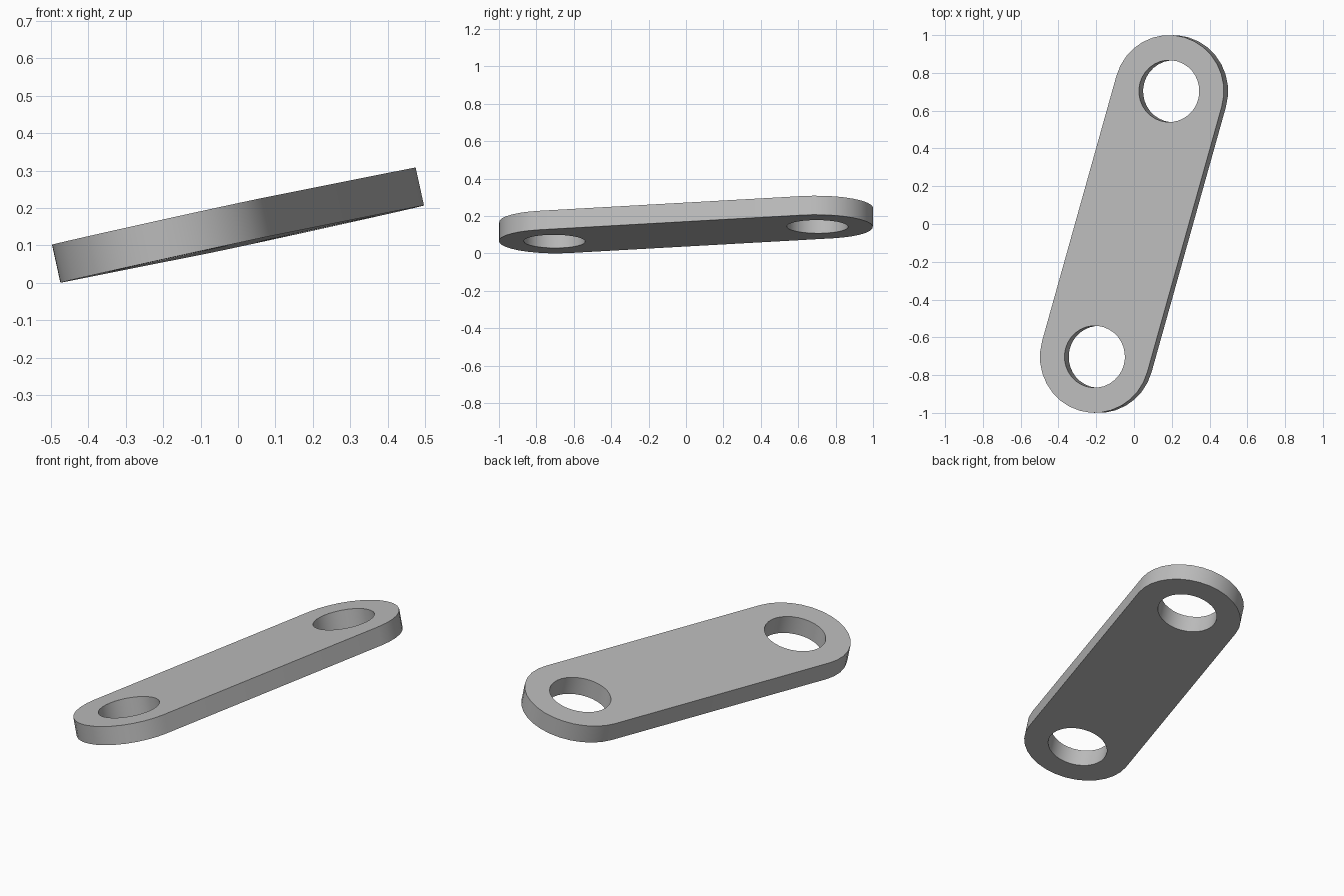
import bpy, bmesh
from math import pi, sin, cos
from mathutils import Vector, Matrix

cube = bpy.data.objects.get("Cube")
if cube:
    bpy.data.objects.remove(cube, do_unlink=True)

END_RADIUS, HOLE_RADIUS, THICKNESS = 0.297, 0.164, 0.104
STEPS = 16  # segments per half circle

# Tilted frame: long axis through both hole centres, normal to the plate
slope_x, slope_y = 0.221, -0.006
normal = Vector((-slope_x, -slope_y, 1)).normalized()
half_axis = Vector((0.197, 0.703, 0.197 * slope_x + 0.703 * slope_y))
reach = half_axis.length
along = half_axis.normalized()
across = along.cross(normal)


def arc(centre_y, radius, start, sweep, count):
    return [(radius * cos(start + sweep * i / STEPS / 2),
             centre_y + radius * sin(start + sweep * i / STEPS / 2))
            for i in range(count)]


def add_loop(curve, points):
    spline = curve.splines.new('POLY')
    spline.points.add(len(points) - 1)
    for point, (x, y) in zip(spline.points, points):
        point.co = (x, y, 0, 1)
    spline.use_cyclic_u = True


# Rounded link outline with a round hole in each end
curve = bpy.data.curves.new("link_plate", 'CURVE')
curve.dimensions = '2D'
curve.fill_mode = 'BOTH'
curve.extrude = THICKNESS / 2
add_loop(curve, arc(reach, END_RADIUS, 0, 2 * pi, STEPS + 1)
         + arc(-reach, END_RADIUS, pi, 2 * pi, STEPS + 1))
for end in (-1, 1):
    add_loop(curve, arc(end * reach, HOLE_RADIUS, 0, 2 * pi, 2 * STEPS))

plate = bpy.data.objects.new("link_plate", curve)
bpy.context.collection.objects.link(plate)
bpy.ops.object.select_all(action='DESELECT')
plate.select_set(True)
bpy.context.view_layer.objects.active = plate
bpy.ops.object.convert(target='MESH')
plate = bpy.context.object

# Weld the walls to the faces and lay the plate into its tilted frame
frame = Matrix((across, along, normal)).transposed().to_4x4()
bm = bmesh.new()
bm.from_mesh(plate.data)
bmesh.ops.remove_doubles(bm, verts=bm.verts, dist=0.0005)
bmesh.ops.transform(bm, matrix=frame, verts=bm.verts)
bmesh.ops.translate(bm, verts=bm.verts,
                    vec=(0, 0, -min(v.co.z for v in bm.verts)))
bmesh.ops.recalc_face_normals(bm, faces=bm.faces)
bm.to_mesh(plate.data)
bm.free()

# Single grey finish
grey = bpy.data.materials.new("plain_grey")
grey.use_nodes = True
colour = (0.5, 0.5, 0.5, 1)
grey.diffuse_color = colour
grey.node_tree.nodes["Principled BSDF"].inputs["Base Color"].default_value = colour
plate.data.materials.clear()
plate.data.materials.append(grey)
bpy.ops.object.shade_smooth_by_angle()
